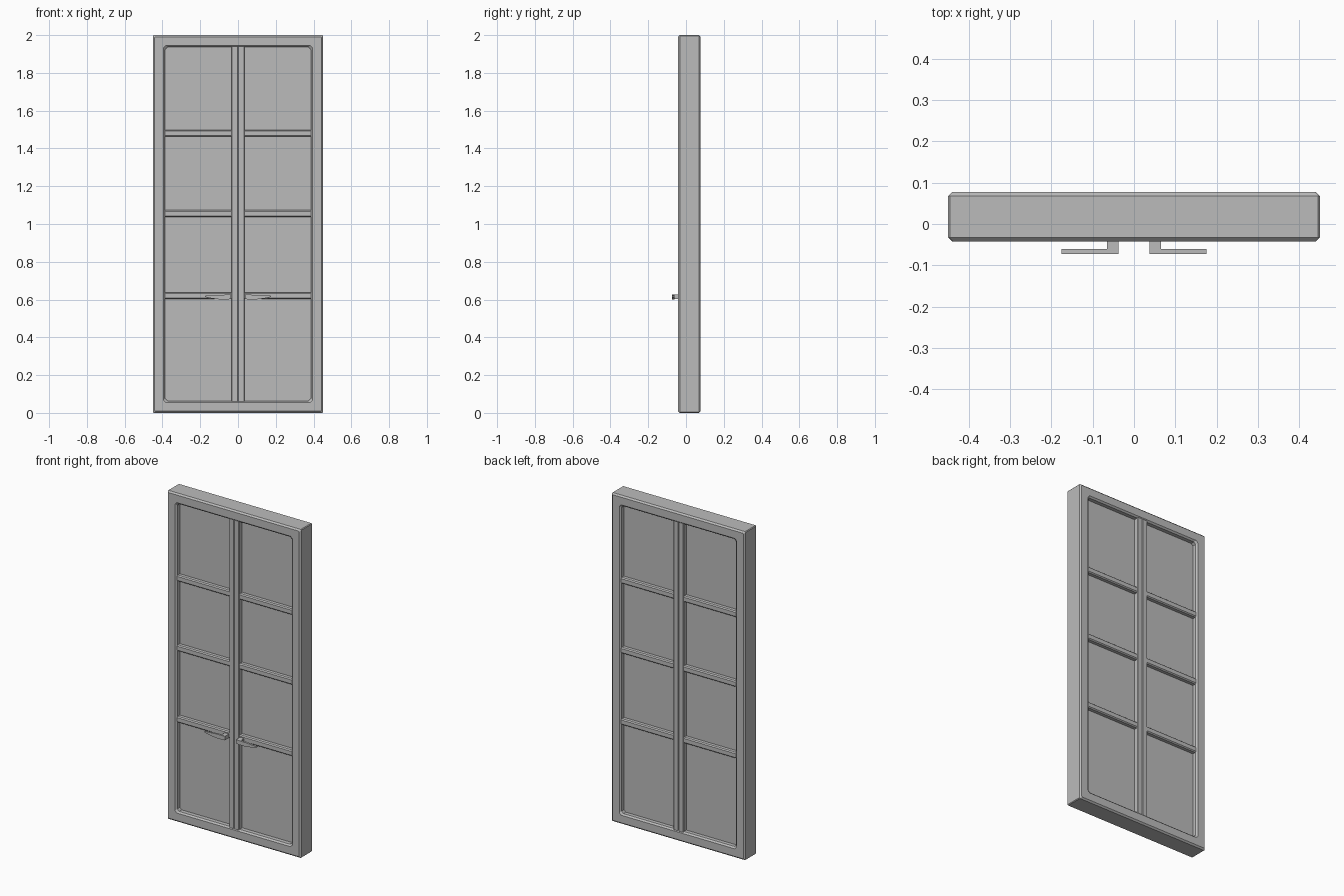
import bpy
import bmesh
from mathutils import Vector

default = bpy.data.objects.get("Cube")
if default:
    bpy.data.objects.remove(default, do_unlink=True)

# One plain grey for the whole door
grey = bpy.data.materials.new("door_grey")
grey.use_nodes = True
color = (0.5, 0.5, 0.5, 1)
grey.diffuse_color = color
grey.node_tree.nodes["Principled BSDF"].inputs["Base Color"].default_value = color


def finish(name, bm, bevel=0):
    bmesh.ops.recalc_face_normals(bm, faces=bm.faces)
    mesh = bpy.data.meshes.new(name)
    bm.to_mesh(mesh)
    bm.free()
    mesh.materials.append(grey)
    obj = bpy.data.objects.new(name, mesh)
    bpy.context.collection.objects.link(obj)
    if bevel:
        mod = obj.modifiers.new("chamfer", "BEVEL")
        mod.width = bevel
        mod.segments = 1
    return obj


def box(name, low, high, bevel=0):
    low, high = Vector(low), Vector(high)
    bm = bmesh.new()
    bmesh.ops.create_cube(bm, size=1)
    for v in bm.verts:
        v.co = (low + high) / 2 + v.co * (high - low)
    return finish(name, bm, bevel)


def ring(bm, inset, y, cut):
    """Rectangle with clipped corners, inset from the door's outline."""
    w, h = WIDTH / 2 - inset, HEIGHT / 2 - inset
    outline = [(w - cut, h), (w, h - cut), (w, cut - h), (w - cut, -h),
               (cut - w, -h), (-w, cut - h), (-w, h - cut), (cut - w, h)]
    return [bm.verts.new((x, y, z + HEIGHT / 2)) for x, z in outline]


WIDTH, HEIGHT = 0.9, 2.0
FRONT, BACK = -0.042, 0.077
BORDER, EDGE = 0.055, 0.009
BAR_HEIGHTS = (0.62, 1.055, 1.48)

# Outer frame: chamfered section swept around the rectangle
bm = bmesh.new()
section = [(EDGE, FRONT, 0.004), (0, FRONT + EDGE, 0.004),
           (0, BACK - EDGE, 0.004), (EDGE, BACK, 0.004),
           (BORDER, BACK, 0.012), (BORDER + EDGE, BACK - EDGE, 0.012),
           (BORDER + EDGE, FRONT + EDGE, 0.012), (BORDER, FRONT, 0.012)]
rings = [ring(bm, *point) for point in section]
for i, a in enumerate(rings):
    b = rings[(i + 1) % len(rings)]
    for j in range(len(a)):
        k = (j + 1) % len(a)
        bm.faces.new((a[j], a[k], b[k], b[j]))
finish("frame", bm)

# Two leaves: pane, meeting stile and cross bars
reach = WIDTH / 2 - BORDER - 0.002
for side, label in ((1, "left"), (-1, "right")):
    def part(name, x0, x1, y0, y1, z0, z1, bevel=0):
        xs = sorted((side * x0, side * x1))
        return box(f"{label}_{name}", (xs[0], y0, z0), (xs[1], y1, z1), bevel)

    part("pane", 0.01, reach, -0.008, 0.045, 0.055, 1.945)
    part("meeting_stile", 0.0006, 0.034, FRONT + 0.004, BACK - 0.004, 0.057, 1.943, 0.003)
    for i, z in enumerate(BAR_HEIGHTS):
        part(f"cross_bar_{i + 1}", 0.02, reach, FRONT + 0.008, BACK - 0.006,
             z - 0.018, z + 0.018, 0.006)

    # Lever handle: short neck and a slim grip with a sagging underside
    part("handle_neck", 0.037, 0.065, -0.066, FRONT + 0.01, 0.602, 0.626)
    bm = bmesh.new()
    profile = [(0.037, 0.626), (0.1, 0.625), (0.175, 0.62), (0.175, 0.614),
               (0.14, 0.606), (0.09, 0.6), (0.037, 0.602)]
    face = bm.faces.new([bm.verts.new((side * x, -0.073, z)) for x, z in profile])
    grown = bmesh.ops.extrude_face_region(bm, geom=[face])
    moved = [g for g in grown["geom"] if isinstance(g, bmesh.types.BMVert)]
    bmesh.ops.translate(bm, vec=(0, 0.012, 0), verts=moved)
    finish(f"{label}_handle_grip", bm)
